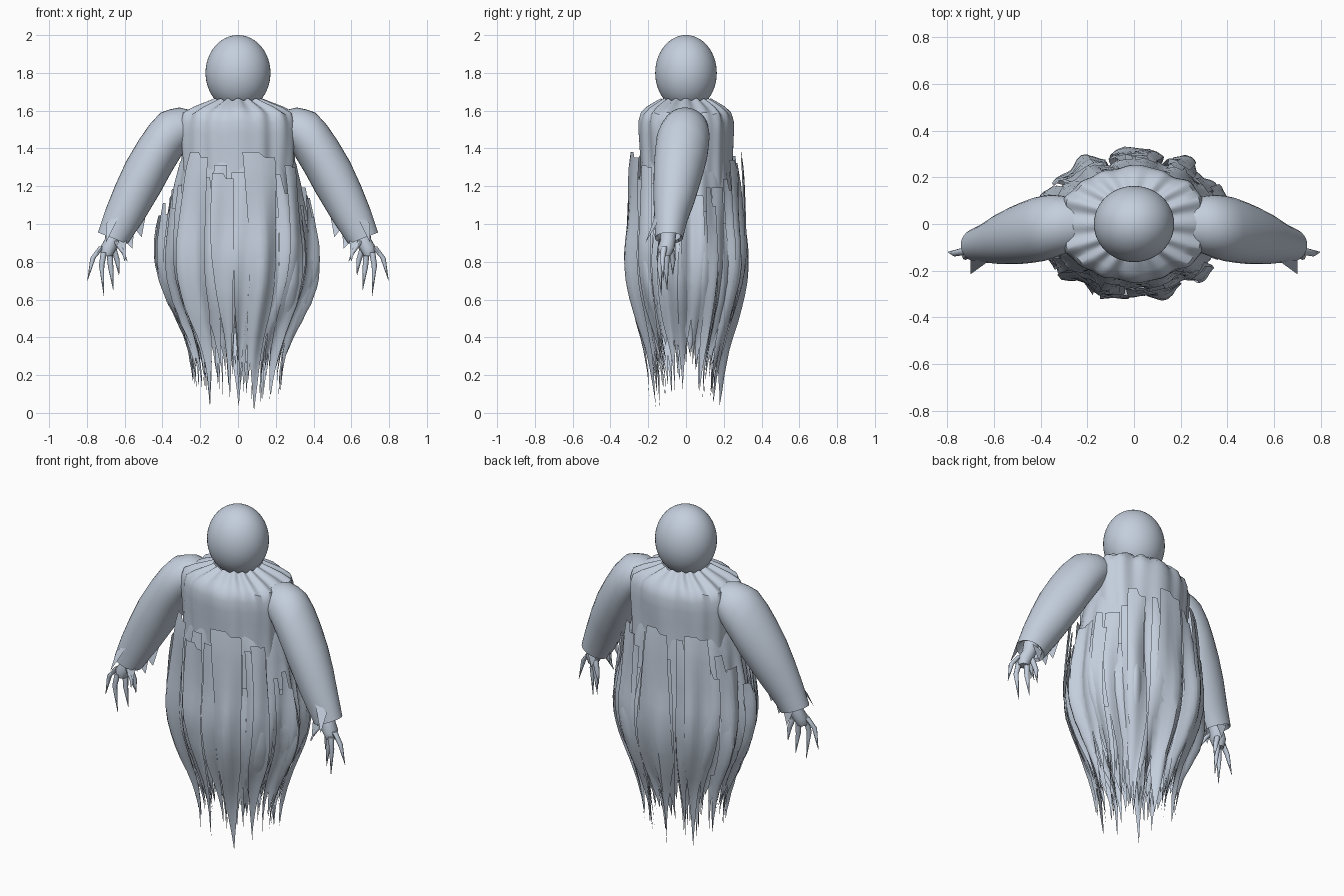
import bpy, bmesh, math, random
from mathutils import Vector

if "Cube" in bpy.data.objects:
    bpy.data.objects.remove(bpy.data.objects["Cube"])

random.seed(11)
rnd = random.uniform
cloth = bpy.data.materials.new("pale_blue_grey")
cloth.diffuse_color = (0.55, 0.62, 0.72, 1)
cloth.use_nodes = True
cloth.node_tree.nodes["Principled BSDF"].inputs["Base Color"].default_value = cloth.diffuse_color


def finish(name, bm, mirror=False, angle=40):
    bmesh.ops.recalc_face_normals(bm, faces=bm.faces[:])
    me = bpy.data.meshes.new(name)
    bm.to_mesh(me)
    bm.free()
    me.materials.append(cloth)
    ob = bpy.data.objects.new(name, me)
    bpy.context.collection.objects.link(ob)
    bpy.ops.object.select_all(action='DESELECT')
    ob.select_set(True)
    bpy.context.view_layer.objects.active = ob
    bpy.ops.object.shade_smooth_by_angle(angle=math.radians(angle))
    if mirror:
        ob.modifiers.new("mirror", 'MIRROR')
    return ob


def grid(bm, rows, closed):
    """Skin rows of points with quads."""
    vs = [[bm.verts.new(p) for p in row] for row in rows]
    n = len(rows[0])
    for r, s in zip(vs, vs[1:]):
        for i in range(n if closed else n - 1):
            j = (i + 1) % n
            bm.faces.new((r[i], s[i], s[j], r[j]))
    return vs


def lookup(table, z):
    """Half widths at height z, table runs downwards."""
    if z >= table[0][0]:
        return table[0][1:]
    for (z0, x0, y0), (z1, x1, y1) in zip(table, table[1:]):
        if z >= z1:
            t = (z0 - z) / (z0 - z1)
            t = t * 0.6 + 0.4 * t * t * (3 - 2 * t)
            return x0 + (x1 - x0) * t, y0 + (y1 - y0) * t
    return table[-1][1:]


def oval(a, rx, ry, z, p=1.0):
    c, s = math.cos(a), math.sin(a)
    return Vector((math.copysign(abs(c) ** p, c) * rx,
                   math.copysign(abs(s) ** p, s) * ry, z))


# Head
bm = bmesh.new()
bmesh.ops.create_uvsphere(bm, u_segments=48, v_segments=32, radius=1)
for v in bm.verts:
    v.co = Vector((v.co.x * 0.172, v.co.y * 0.163, 1.8 + v.co.z * 0.2))
finish("head", bm)

# Gathered cape over the shoulders and chest
CAPE = [(1.66, .125, .125), (1.64, .175, .16), (1.615, .24, .20), (1.585, .295, .23),
        (1.54, .308, .243), (1.48, .31, .243), (1.4, .306, .239), (1.3, .30, .235), (1.2, .30, .235)]
bm = bmesh.new()
rows = []
for z, rx, ry in CAPE:
    row = []
    for i in range(144):
        a = math.tau * i / 144
        fold = 1 + 0.014 * math.cos(16 * a) + 0.024 * math.cos(6 * a + 2 * z) + 0.014 * math.sin(9 * a + 5 * z)
        lift = 0.006 * math.cos(16 * a)
        row.append(oval(a, rx * fold, ry * fold, z + lift, 0.88))
    rows.append(row)
grid(bm, rows, True)
finish("cape", bm)

# Robe body with a torn hem
ROBE = [(1.4, .29, .235), (1.3, .325, .25), (1.2, .345, .26), (1.0, .375, .275), (.9, .39, .29),
        (.8, .395, .298), (.7, .382, .288), (.6, .35, .268), (.5, .305, .237), (.4, .265, .205),
        (.3, .24, .178), (.2, .225, .16), (0, .215, .145)]


def robe(a, z, off=0.0):
    rx, ry = lookup(ROBE, z)
    low = min(1, max(0, (1.4 - z) / 0.5))
    f = 0.014 * low * (math.cos(11 * a + 2 * z) + 0.7 * math.sin(17 * a - 3 * z))
    return oval(a, rx + off + f, ry + off + f, z)


bm = bmesh.new()
hem = [rnd(.36, .5) if i % 2 else rnd(.24, .36) for i in range(112)]
rows = []
for k in range(25):
    t = k / 24
    rows.append([robe(math.tau * i / 112, 1.4 + (h - 1.4) * t, -0.012)
                 for i, h in enumerate(hem)])
grid(bm, rows, True)
finish("robe_body", bm)


def strip(bm, a, half, top, tip, off, bulge=0.0, taper=0.55, step=0.0, flare=0.0):
    """Cloth strip hugging the robe, narrowing to a ragged point."""
    cols, n = 6, 18
    lean, rows = rnd(-0.06, 0.06), []
    for k in range(n + 1):
        t = k / n
        row = []
        for c in range(cols + 1):
            u = c / cols * 2 - 1
            start = top - (step if c > cols / 2 else 0)
            z = start + (tip - start) * t
            w = min(1, max(0.02, (z - tip) / max(0.05, taper - tip)))
            w *= 0.85 + 0.15 * math.sin(5 * t + a * 3)
            o = off + bulge * math.sin(math.pi * min(1, t * 1.2)) * (1 - 0.6 * u * u)
            o += flare * max(0, 1 - 2.2 * t)
            row.append(robe(a + half * u * w + lean * t, z, o))
        rows.append(row)
    grid(bm, rows, False)


# Long overlapping strips, highest at front and back
bm = bmesh.new()
for i in range(28):
    a = math.tau * (i + rnd(-.25, .25)) / 28
    flat = abs(math.sin(a))
    top = 1.08 + 0.2 * min(1, flat * 1.2) + rnd(-.08, .06)
    strip(bm, a, rnd(.1, .16), top, rnd(.07, .28) + (.1 if flat < .4 else 0),
          rnd(.004, .022), rnd(0, .008), rnd(.4, .6), random.choice((0, 0, .06, .1)), rnd(0, .02))
finish("long_strips", bm)

# Broad panels standing proud at the front and back
bm = bmesh.new()
for a, half, top, tip in ((-1.25, .27, 1.38, .02), (-2.2, .22, 1.38, .04), (-.75, .16, 1.31, .1),
                          (1.6, .27, 1.38, .04), (1.02, .17, 1.34, .06), (2.25, .2, 1.36, .05),
                          (-1.78, .15, 1.27, .08)):
    strip(bm, a, half, top, tip, .022, 0, .55, rnd(0, .05), .034)
finish("broad_panels", bm)

# Swelling lower drapes around the hips
bm = bmesh.new()
for i in range(18):
    a = math.tau * (i + rnd(-.3, .3)) / 18
    strip(bm, a, rnd(.1, .18), rnd(.9, 1.08), rnd(.1, .36), .0, rnd(.015, .034), rnd(.4, .55))
finish("hip_drapes", bm)

# Thin slivers along the hem
bm = bmesh.new()
for i in range(30):
    a = math.tau * (i + rnd(-.5, .5)) / 30
    side = .12 if abs(math.sin(a)) < .4 else 0
    strip(bm, a, rnd(.04, .08), rnd(.45, .65), rnd(.07, .27) + side, rnd(-.01, .012), 0, .38)
finish("hem_slivers", bm)

# Sleeves: outer x,z - inner x,z - centre y - half depth
SLEEVE = [(.22, 1.595, .22, 1.43, 0, .10), (.31, 1.617, .295, 1.37, -.005, .125),
          (.36, 1.607, .325, 1.32, -.01, .135), (.41, 1.59, .355, 1.27, -.018, .14),
          (.47, 1.525, .385, 1.215, -.026, .139), (.528, 1.44, .412, 1.165, -.037, .133),
          (.593, 1.33, .448, 1.105, -.05, .122), (.65, 1.205, .487, 1.04, -.064, .108),
          (.702, 1.075, .535, .967, -.08, .087), (.742, .955, .585, .895, -.09, .074),
          (.725, .96, .60, .91, -.09, .062), (.67, 1.06, .57, .99, -.08, .06)]
bm = bmesh.new()
rows = []
for ox, oz, ix, iz, y, hy in SLEEVE:
    mid, arm = Vector(((ox + ix) / 2, y, (oz + iz) / 2)), Vector(((ox - ix) / 2, 0, (oz - iz) / 2))
    rows.append([mid + arm * math.cos(b) + Vector((0, hy * math.sin(b), 0))
                 for b in (math.tau * i / 32 for i in range(32))])
vs = grid(bm, rows, True)
bm.faces.new(vs[-1])
finish("sleeves", bm, True, 50)


def tube(bm, pts, radii, seg=10):
    """Capped tapering limb along a few points."""
    rows = [[Vector(p) + Vector((math.cos(b) * r, math.sin(b) * r, 0))
             for b in (math.tau * i / seg for i in range(seg))] for p, r in zip(pts, radii)]
    vs = grid(bm, rows, True)
    bm.faces.new(vs[0])
    bm.faces.new(vs[-1])


# Palms
bm = bmesh.new()
tube(bm, [(.65, -.09, .99), (.665, -.095, .92), (.685, -.105, .875), (.695, -.11, .83)],
     (.045, .04, .045, .028), 16)
finish("palms", bm, True)

# Clawed fingers
bm = bmesh.new()
for root, mid, tip in (((.72, -.115, .88), (.768, -.125, .82), (.797, -.12, .70)),
                       ((.71, -.13, .85), (.722, -.14, .78), (.71, -.13, .62)),
                       ((.68, -.10, .85), (.674, -.105, .77), (.66, -.10, .65)),
                       ((.66, -.08, .87), (.64, -.07, .81), (.63, -.07, .73)),
                       ((.65, -.12, .91), (.62, -.14, .87), (.585, -.15, .80))):
    tube(bm, (root, mid, tip), (.017, .014, .001), 8)
finish("fingers", bm, True, 50)

# Torn cuff shreds
bm = bmesh.new()
for tri in (((.61, -.15, 1.08), (.70, -.215, .90), (.70, -.155, 1.0)),
            ((.49, -.05, 1.04), (.51, -.08, .93), (.55, -.09, .98)),
            ((.55, -.06, .97), (.56, -.08, .87), (.60, -.08, .91)),
            ((.59, -.13, .92), (.60, -.16, .80), (.64, -.14, .93)),
            ((.62, -.04, .92), (.65, -.03, .84), (.69, -.04, .94))):
    bm.faces.new([bm.verts.new(p) for p in tri])
finish("cuff_shreds", bm, True)
